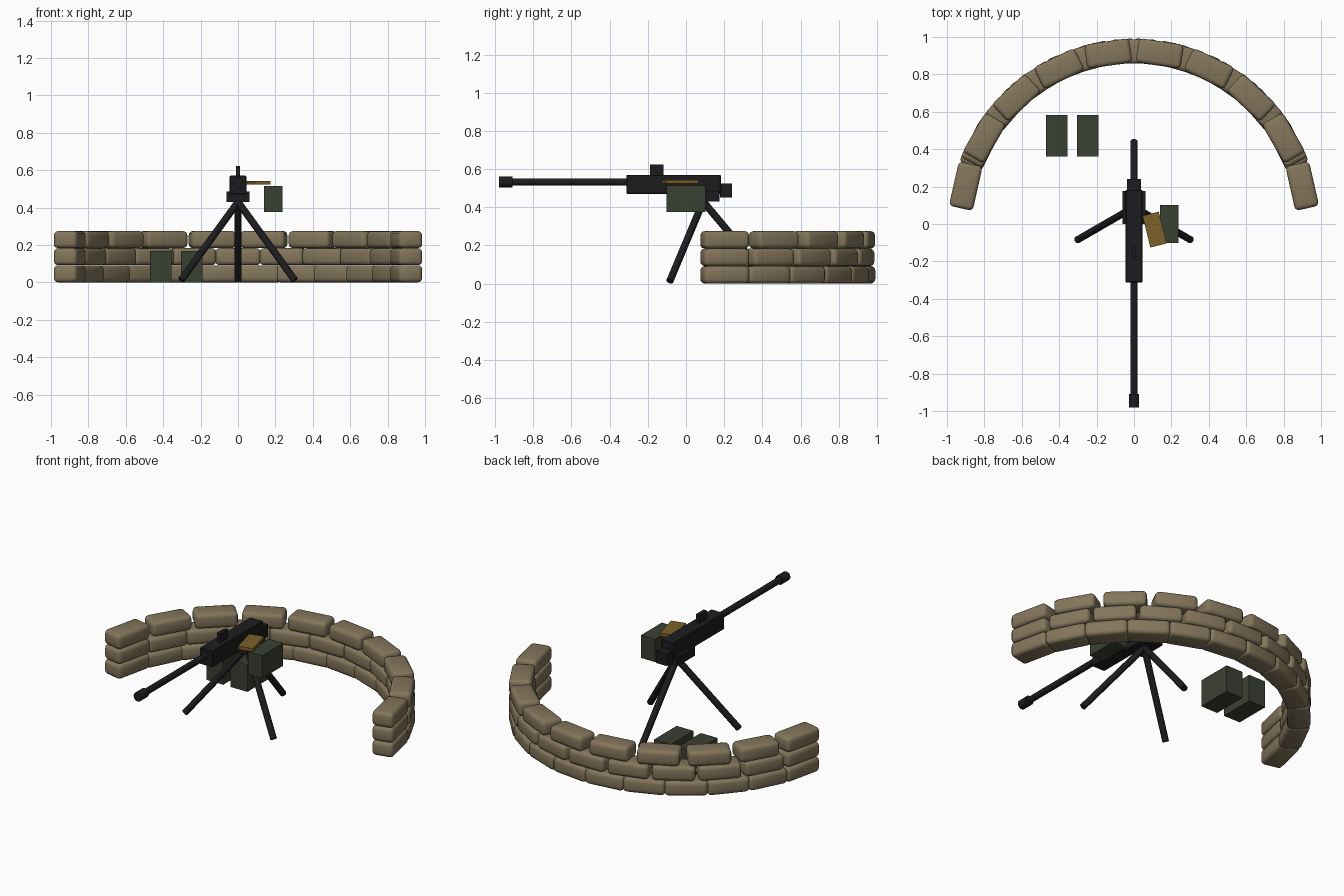
import bpy
from math import radians, sin, cos
from mathutils import Vector

if "Cube" in bpy.data.objects:
    bpy.data.objects.remove(bpy.data.objects["Cube"], do_unlink=True)


def material(name, rgb):
    mat = bpy.data.materials.new(name)
    mat.use_nodes = True
    mat.diffuse_color = (*rgb, 1)
    mat.node_tree.nodes["Principled BSDF"].inputs["Base Color"].default_value = (*rgb, 1)
    return mat


SAND = material("sand_canvas", (0.23, 0.18, 0.105))
STEEL = material("dark_steel", (0.012, 0.012, 0.014))
GREEN = material("olive_green", (0.042, 0.05, 0.032))
BRASS = material("brass", (0.2, 0.115, 0.022))


def box(name, center, size, mat, turn=0, bevel=0, segments=1):
    bpy.ops.mesh.primitive_cube_add(size=1, location=center, rotation=(0, 0, turn))
    ob = bpy.context.object
    ob.name = name
    ob.scale = size
    bpy.ops.object.transform_apply(location=False, rotation=False, scale=True)
    ob.data.materials.append(mat)
    if bevel:
        mod = ob.modifiers.new("rounding", "BEVEL")
        mod.width = bevel
        mod.segments = segments
        bpy.ops.object.modifier_apply(modifier=mod.name)
        bpy.ops.object.shade_smooth_by_angle(angle=radians(35))
    return ob


def rod(name, start, end, radius, mat, sides=16):
    start, end = Vector(start), Vector(end)
    axis = end - start
    bpy.ops.mesh.primitive_cylinder_add(vertices=sides, radius=radius, depth=axis.length,
                                        location=(start + end) / 2)
    ob = bpy.context.object
    ob.name = name
    ob.rotation_euler = axis.to_track_quat("Z", "Y").to_euler()
    ob.data.materials.append(mat)
    bpy.ops.object.shade_smooth_by_angle(angle=radians(35))
    return ob


# Sandbag wall: three arcs of bags, staggered by their different counts
RADIUS, HALF_ARC, PITCH = 0.922, radians(77.3), 0.0915
for row, count in enumerate((12, 11, 10)):
    for i in range(count):
        a = HALF_ARC * (2 * i / (count - 1) - 1)
        box(f"sandbag_row{row + 1}_{i + 1}",
            (RADIUS * sin(a), RADIUS * cos(a), PITCH * (row + 0.5)),
            (0.243, 0.13, 0.091), SAND, turn=-a, bevel=0.023, segments=3)

# Tripod
apex = Vector((0, 0.09, 0.43))
for name, deg in (("rear_leg", 90), ("right_front_leg", 210), ("left_front_leg", 330)):
    a = radians(deg)
    foot = (0.35 * cos(a), apex.y + 0.35 * sin(a), 0.012)
    rod(name, apex, foot, 0.019, STEEL)
box("cradle", (0, 0.088, 0.458), (0.124, 0.176, 0.056), STEEL)

# Gun body
box("receiver", (0, -0.065, 0.52), (0.09, 0.495, 0.1), STEEL, bevel=0.004)
box("rear_grip", (0, 0.21, 0.488), (0.076, 0.062, 0.075), STEEL)
box("sight", (0, -0.153, 0.595), (0.024, 0.072, 0.056), STEEL)
rod("barrel", (0, -0.3, 0.532), (0, -0.93, 0.532), 0.019, STEEL)
rod("muzzle", (0, -0.91, 0.532), (0, -0.98, 0.532), 0.028, STEEL)

# Ammunition
box("mounted_ammo_box", (0.188, 0, 0.445), (0.098, 0.205, 0.14), GREEN)
box("ammo_belt", (0.11, -0.03, 0.533), (0.09, 0.175, 0.02), BRASS, turn=radians(14))
for name, x in (("ground_ammo_box_outer", -0.412), ("ground_ammo_box_inner", -0.247)):
    box(name, (x, 0.472, 0.084), (0.115, 0.22, 0.168), GREEN)
